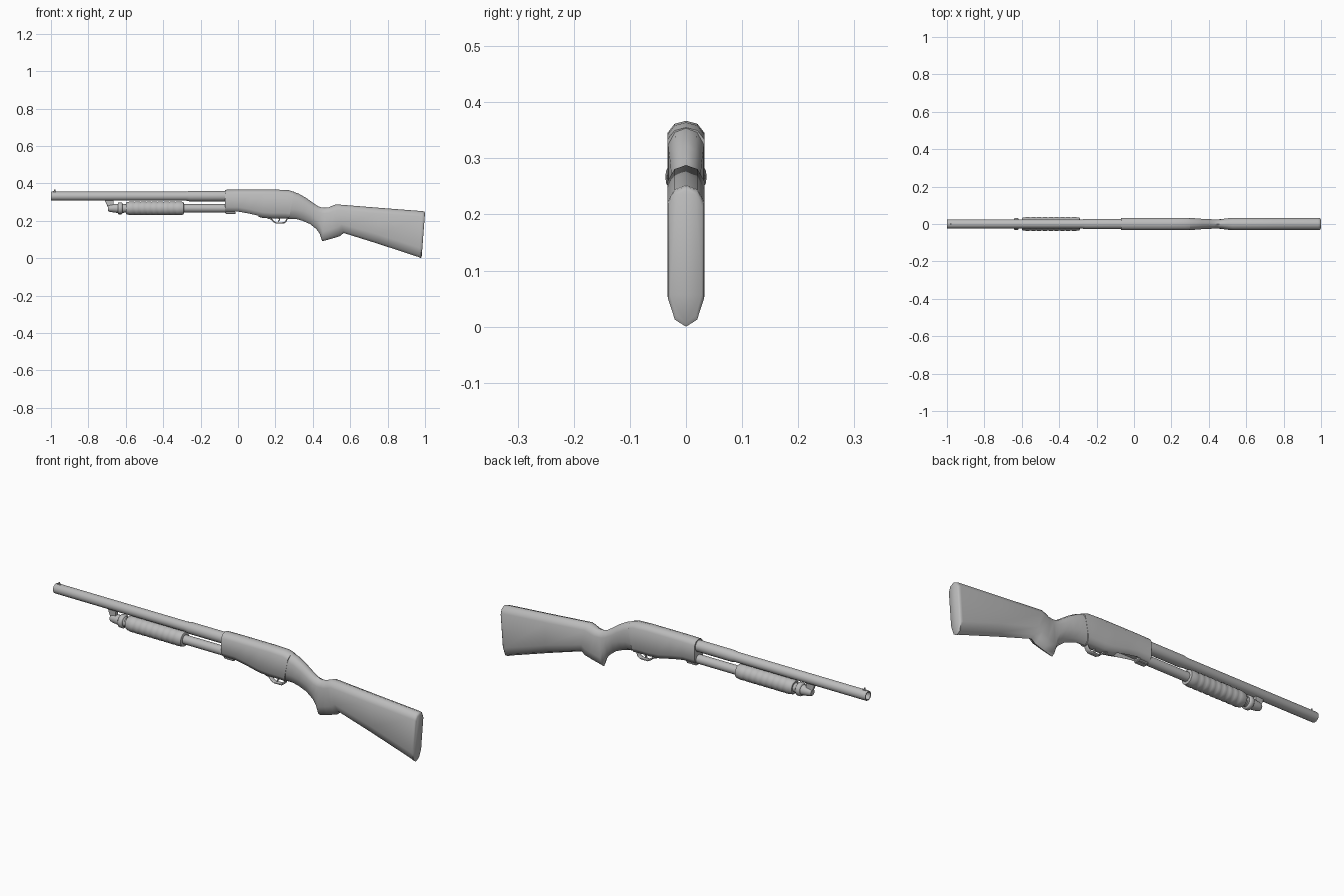
import bpy, bmesh, math
from mathutils import Vector

cube = bpy.data.objects.get("Cube")
if cube:
    bpy.data.objects.remove(cube, do_unlink=True)

# One plain grey for the whole model
GREY = (0.5, 0.5, 0.5, 1)
mat = bpy.data.materials.new("plain grey")
mat.use_nodes = True
mat.diffuse_color = GREY
mat.node_tree.nodes["Principled BSDF"].inputs["Base Color"].default_value = GREY


def activate(obj):
    bpy.ops.object.select_all(action='DESELECT')
    obj.select_set(True)
    bpy.context.view_layer.objects.active = obj


def smooth(obj, angle):
    activate(obj)
    bpy.ops.object.shade_smooth_by_angle(angle=math.radians(angle))


def skin(name, rings, closed=False, angle=50):
    """Bridge a list of equal rings; cap the ends, or join last to first."""
    bm = bmesh.new()
    loops = [[bm.verts.new(p) for p in ring] for ring in rings]
    pairs = list(zip(loops, loops[1:]))
    if closed:
        pairs.append((loops[-1], loops[0]))
    else:
        bm.faces.new(loops[0])
        bm.faces.new(loops[-1])
    n = len(loops[0])
    for a, b in pairs:
        for i in range(n):
            j = (i + 1) % n
            bm.faces.new((a[i], a[j], b[j], b[i]))
    bmesh.ops.recalc_face_normals(bm, faces=bm.faces)
    mesh = bpy.data.meshes.new(name)
    bm.to_mesh(mesh)
    bm.free()
    mesh.materials.append(mat)
    obj = bpy.data.objects.new(name, mesh)
    bpy.context.collection.objects.link(obj)
    smooth(obj, angle)
    return obj


def lathe(name, z, profile, sides=16, closed=False, angle=50):
    """Turn (x, radius) points around a lengthwise axis at height z."""
    turns = [2 * math.pi * i / sides for i in range(sides)]
    rings = [[(x, r * math.sin(t), z + r * math.cos(t)) for t in turns]
             for x, r in profile]
    return skin(name, rings, closed, angle)


def section(top, bottom, w, round_top, round_bottom):
    """Ten-sided cross-section between a top and a bottom (x, z) point."""
    t, b = Vector((top[0], 0, top[1])), Vector((bottom[0], 0, bottom[1]))
    h = (t - b).length
    rt, rb = min(round_top / h, 0.45), min(round_bottom / h, 0.45)
    half = [(0, 0), (0.62 * w, 0.25 * rt), (w, rt),
            (w, 1 - rb), (0.62 * w, 1 - 0.25 * rb), (0, 1)]
    outline = half + [(-y, f) for y, f in half[-2:0:-1]]
    return [t.lerp(b, f) + Vector((0, y, 0)) for y, f in outline]


def box(name, center, size, bevel=0.0):
    bpy.ops.mesh.primitive_cube_add(size=1, location=center)
    obj = bpy.context.object
    obj.name = name
    obj.scale = size
    bpy.ops.object.transform_apply(location=False, rotation=False, scale=True)
    obj.data.materials.append(mat)
    if bevel:
        mod = obj.modifiers.new("bevel", 'BEVEL')
        mod.width = bevel
    return obj


# Barrel with an open bore, thicker near the receiver
lathe("barrel", 0.332, [(-1, 0.018), (-1, 0.0225), (-0.995, 0.024), (-0.28, 0.024),
                        (-0.26, 0.0275), (-0.05, 0.0275), (-0.05, 0.018),
                        (-0.9, 0.018)], closed=True)
lathe("bore_plug", 0.332, [(-0.9, 0.0185), (-0.88, 0.0185)])

# Front sight bead on a post
box("sight_base", (-0.98, 0, 0.356), (0.016, 0.008, 0.006))
bpy.ops.mesh.primitive_cylinder_add(vertices=8, radius=0.0035, depth=0.014,
                                    location=(-0.98, 0, 0.36))
bead = bpy.context.object
bead.name = "sight_bead"
bead.data.materials.append(mat)
smooth(bead, 50)

# Magazine tube, cap and its clamp ring
TUBE_Z = 0.267
lathe("magazine_tube", TUBE_Z, [(-0.64, 0.022), (-0.05, 0.022)])
lathe("magazine_cap", TUBE_Z, [(-0.695, 0.015), (-0.69, 0.018), (-0.68, 0.02),
                               (-0.65, 0.024), (-0.61, 0.024)])
lathe("magazine_ring", TUBE_Z, [(-0.642, 0.028), (-0.638, 0.032),
                                (-0.622, 0.032), (-0.618, 0.028)])

# Bracket that ties the magazine cap to the barrel
bracket = [((-0.71, 0.312), (-0.71, 0.305), 0.006),
           ((-0.69, 0.312), (-0.69, 0.26), 0.009),
           ((-0.665, 0.312), (-0.665, 0.26), 0.009)]
skin("barrel_bracket", [section(t, b, w, 0.003, 0.003) for t, b, w in bracket], angle=30)

# Ribbed sliding fore-end
START, END, RIBS = -0.6, -0.29, 9
profile = [(START, 0.03), (START + 0.006, 0.034)]
step = (END - START - 0.03) / RIBS
for i in range(RIBS):
    x = START + 0.015 + i * step
    profile += [(x, 0.0345), (x + 0.25 * step, 0.037),
                (x + 0.75 * step, 0.037)]
profile += [(END - 0.012, 0.0355), (END - 0.002, 0.034), (END, 0.029)]
lathe("fore_end", TUBE_Z, profile, sides=20)

# Receiver with a slanted rear edge
stations = [((-0.07, 0.366), (-0.07, 0.243)), ((0.0, 0.367), (0.0, 0.243)),
            ((0.07, 0.367), (0.06, 0.232)), ((0.14, 0.367), (0.13, 0.216)),
            ((0.2, 0.367), (0.18, 0.212)), ((0.27, 0.364), (0.25, 0.212)),
            ((0.3, 0.355), (0.272, 0.21))]
receiver = skin("receiver", [section(t, b, 0.033, 0.022, 0.03) for t, b in stations])

# Loading port cut into the underside of the receiver
cutter = box("loading_port_cutter", (0.045, 0, 0.235), (0.13, 0.036, 0.05))
cutter.hide_render = True
mod = receiver.modifiers.new("loading_port", 'BOOLEAN')
mod.object = cutter
mod.operation = 'DIFFERENCE'
activate(receiver)
bpy.ops.object.modifier_apply(modifier=mod.name)
bpy.data.objects.remove(cutter, do_unlink=True)
smooth(receiver, 50)
box("receiver_lip", (-0.04, 0, 0.243), (0.055, 0.03, 0.012), 0.003)


# Trigger guard and trigger as bent strips
def strip(name, points, width, thick):
    curve = bpy.data.curves.new(name, 'CURVE')
    curve.dimensions = '2D'
    curve.fill_mode = 'NONE'
    curve.extrude = width
    curve.bevel_depth = thick
    curve.bevel_resolution = 1
    spline = curve.splines.new('POLY')
    spline.points.add(len(points) - 1)
    for p, (x, z) in zip(spline.points, points):
        p.co = (x, z, 0, 1)
    curve.materials.append(mat)
    obj = bpy.data.objects.new(name, curve)
    obj.rotation_euler = (math.pi / 2, 0, 0)
    bpy.context.collection.objects.link(obj)


strip("trigger_guard", [(0.155, 0.216), (0.178, 0.21), (0.19, 0.196), (0.205, 0.188),
                        (0.245, 0.189), (0.256, 0.197), (0.265, 0.216)], 0.008, 0.0035)
strip("trigger", [(0.218, 0.22), (0.222, 0.207), (0.216, 0.196)], 0.002, 0.003)

# Stock: wrist, pistol grip and butt in one skin (top, bottom, half width)
stock = [((0.296, 0.355), (0.27, 0.211), 0.032),
         ((0.325, 0.345), (0.31, 0.21), 0.031),
         ((0.365, 0.322), (0.345, 0.2), 0.028),
         ((0.4, 0.297), (0.385, 0.183), 0.026),
         ((0.43, 0.277), (0.42, 0.155), 0.025),
         ((0.45, 0.271), (0.437, 0.13), 0.025),
         ((0.465, 0.27), (0.45, 0.091), 0.025),
         ((0.485, 0.272), (0.5, 0.104), 0.029),
         ((0.505, 0.281), (0.545, 0.118), 0.032),
         ((0.525, 0.288), (0.565, 0.135), 0.033),
         ((0.75, 0.27), (0.75, 0.077), 0.033),
         ((0.985, 0.252), (0.967, 0.006), 0.033),
         ((0.995, 0.25), (0.977, 0.0), 0.032),
         ((1.0, 0.243), (0.982, 0.007), 0.028)]
skin("stock", [section(t, b, w, 0.03, 0.05) for t, b, w in stock])
